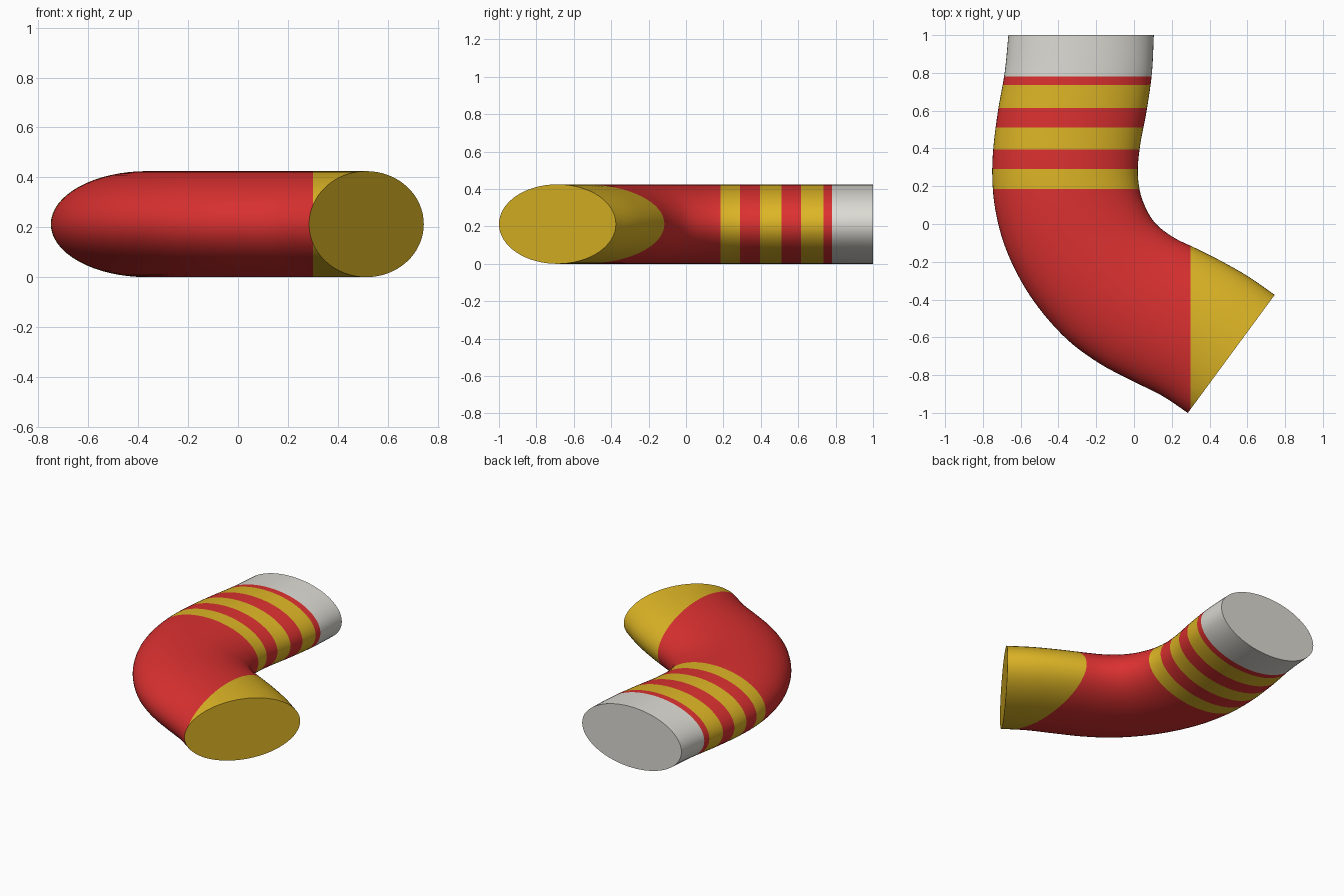
import bpy
import bmesh
import math
from mathutils import Vector

cube = bpy.data.objects.get("Cube")
if cube:
    bpy.data.objects.remove(cube, do_unlink=True)

HALF_HEIGHT = 0.2125
SIDES = 64
STEPS = 5

# Matching points on the outer and inner edge of the bend, back to front
RAILS = [
    ((-0.665, 1.0), (0.105, 1.0)),
    ((-0.685, 0.8), (0.095, 0.8)),
    ((-0.72, 0.6), (0.067, 0.6)),
    ((-0.745, 0.4), (0.033, 0.42)),
    ((-0.75, 0.24), (0.02, 0.28)),
    ((-0.735, 0.08), (0.032, 0.17)),
    ((-0.69, -0.1), (0.06, 0.09)),
    ((-0.61, -0.28), (0.1, 0.02)),
    ((-0.5, -0.45), (0.15, -0.03)),
    ((-0.35, -0.615), (0.225, -0.08)),
    ((-0.18, -0.74), (0.32, -0.125)),
    ((0.0, -0.835), (0.45, -0.19)),
    ((0.15, -0.91), (0.6, -0.275)),
    ((0.285, -1.0), (0.745, -0.375)),
]


def make_material(name, color):
    mat = bpy.data.materials.new(name)
    mat.use_nodes = True
    mat.diffuse_color = color
    mat.node_tree.nodes["Principled BSDF"].inputs["Base Color"].default_value = color
    return mat


def smooth_rail(points):
    """Pass a smooth spline through the points of one edge."""
    pts = [Vector(p) for p in points]
    pts = [2 * pts[0] - pts[1]] + pts + [2 * pts[-1] - pts[-2]]
    result = []
    for a, b, c, d in zip(pts, pts[1:], pts[2:], pts[3:]):
        for step in range(STEPS):
            t = step / STEPS
            result.append(b + 0.5 * t * (c - a + t * (2 * a - 5 * b + 4 * c - d
                                                      + t * (3 * (b - c) + d - a))))
    result.append(pts[-2])
    return result


RED, YELLOW, GREY = range(3)
materials = [
    make_material("red", (0.71, 0.03, 0.03, 1)),
    make_material("yellow", (0.72, 0.46, 0.019, 1)),
    make_material("light_grey", (0.71, 0.70, 0.65, 1)),
]

# Tube wall: an elliptical ring between each pair of edge points
bm = bmesh.new()
rings = []
outer_rail = smooth_rail([pair[0] for pair in RAILS])
inner_rail = smooth_rail([pair[1] for pair in RAILS])
for outer, inner in zip(outer_rail, inner_rail):
    middle, reach = (outer + inner) / 2, (inner - outer) / 2
    ring = []
    for i in range(SIDES):
        angle = math.tau * i / SIDES
        spot = middle + reach * math.cos(angle)
        ring.append(bm.verts.new((spot.x, spot.y, HALF_HEIGHT * (1 + math.sin(angle)))))
    rings.append(ring)
for ring, following in zip(rings, rings[1:]):
    for i in range(SIDES):
        j = (i + 1) % SIDES
        bm.faces.new((ring[i], ring[j], following[j], following[i]))

# Cut the wall along the colour borders
FRONT_BORDER = 0.3
GREY_BORDER = 0.78
BANDS = [(0.185, 0.29), (0.395, 0.51), (0.615, 0.735)]


def cut(point, normal):
    geometry = bm.verts[:] + bm.edges[:] + bm.faces[:]
    bmesh.ops.bisect_plane(bm, geom=geometry, dist=0.0005, plane_co=point, plane_no=normal)


cut((FRONT_BORDER, 0, 0), (1, 0, 0))
for border in [GREY_BORDER] + [edge for band in BANDS for edge in band]:
    cut((0, border, 0), (0, 1, 0))

for face in bm.faces:
    center = face.calc_center_median()
    if center.y > GREY_BORDER:
        face.material_index = GREY
    elif center.x > FRONT_BORDER or any(low < center.y < high for low, high in BANDS):
        face.material_index = YELLOW
    else:
        face.material_index = RED

# Flat end caps
rims = [edge for edge in bm.edges if edge.is_boundary]
for cap in bmesh.ops.holes_fill(bm, edges=rims, sides=0)["faces"]:
    cap.material_index = GREY if cap.calc_center_median().y > 0 else YELLOW
bmesh.ops.recalc_face_normals(bm, faces=bm.faces[:])

mesh = bpy.data.meshes.new("bent_tube")
bm.to_mesh(mesh)
bm.free()
for mat in materials:
    mesh.materials.append(mat)
tube = bpy.data.objects.new("bent_tube", mesh)
bpy.context.collection.objects.link(tube)

bpy.ops.object.select_all(action="DESELECT")
tube.select_set(True)
bpy.context.view_layer.objects.active = tube
bpy.ops.object.shade_smooth_by_angle(angle=math.radians(40))
